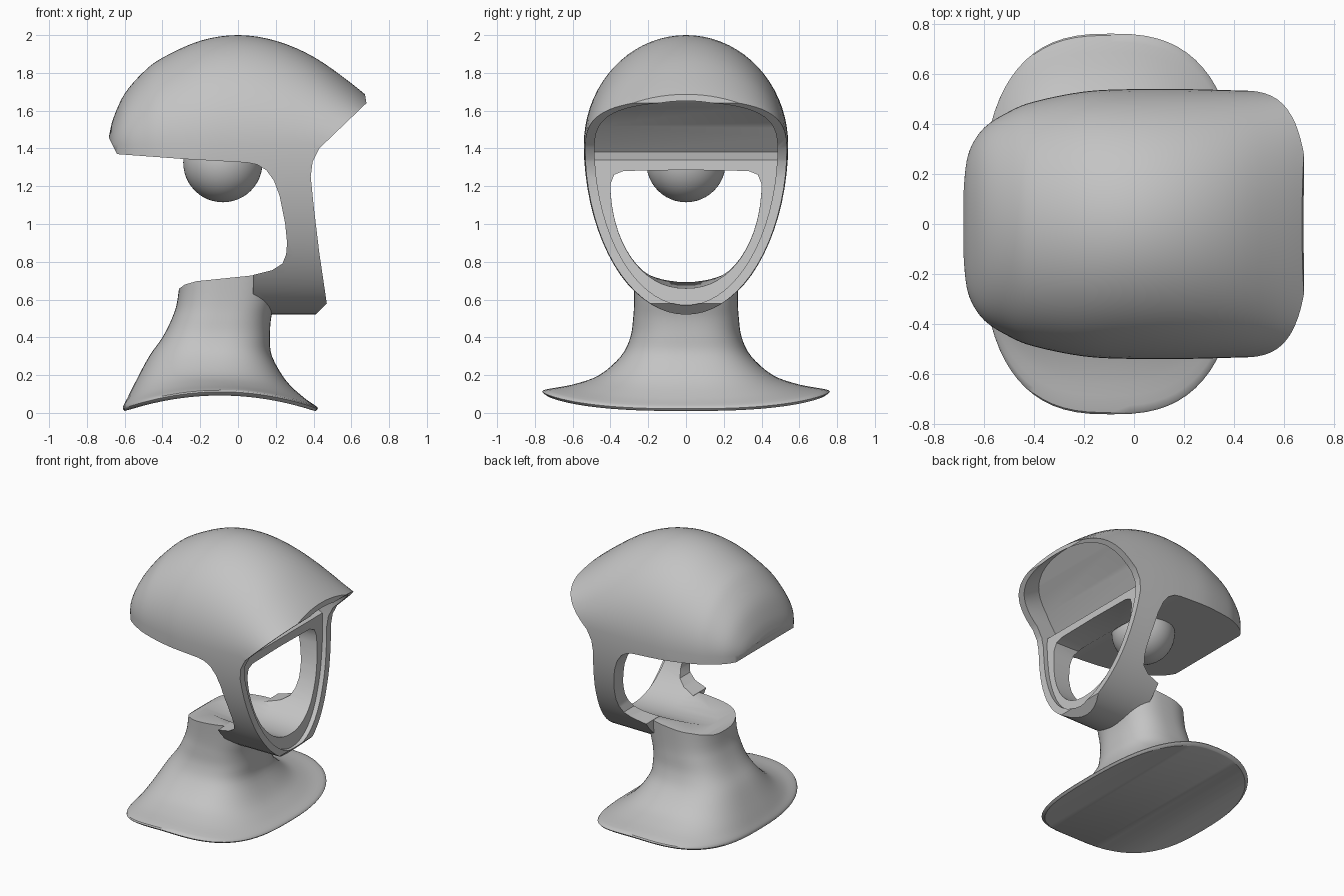
import bpy, bmesh, math
from mathutils import Vector

cube = bpy.data.objects.get("Cube")
if cube:
    bpy.data.objects.remove(cube, do_unlink=True)

grey = bpy.data.materials.new("plain grey")
grey.use_nodes = True
grey.diffuse_color = (0.55, 0.55, 0.55, 1)
grey.node_tree.nodes["Principled BSDF"].inputs["Base Color"].default_value = (0.55, 0.55, 0.55, 1)


def catmull(a, b, c, d, t):
    return 0.5 * (2 * b + (c - a) * t + (2 * a - 5 * b + 4 * c - d) * t * t
                  + (3 * b - a - 3 * c + d) * t ** 3)


def loft(name, rings, steps=1):
    """Closed skin through rings of equal length, smoothed between them."""
    rows, last = [], len(rings) - 1
    for i in range(last):
        quad = [rings[max(i - 1, 0)], rings[i], rings[i + 1], rings[min(i + 2, last)]]
        for s in range(steps):
            rows.append([catmull(*pts, s / steps) for pts in zip(*quad)])
    rows.append(rings[-1])
    bm = bmesh.new()
    verts = [[bm.verts.new(p) for p in row] for row in rows]
    n = len(rings[0])
    for lo, hi in zip(verts, verts[1:]):
        for j in range(n):
            k = (j + 1) % n
            bm.faces.new((lo[j], lo[k], hi[k], hi[j]))
    bm.faces.new(verts[0])
    bm.faces.new(verts[-1])
    bmesh.ops.recalc_face_normals(bm, faces=bm.faces)
    mesh = bpy.data.meshes.new(name)
    bm.to_mesh(mesh)
    bm.free()
    mesh.materials.append(grey)
    obj = bpy.data.objects.new(name, mesh)
    bpy.context.collection.objects.link(obj)
    return obj


def prism(name, profile):
    """Side outline in x and z, extruded across y."""
    return loft(name, [[Vector((x, y, z)) for x, z in profile] for y in (-1, 1)])


def combine(obj, tool, operation):
    """Apply a boolean and discard the tool."""
    tool.hide_render = True
    mod = obj.modifiers.new("cut", "BOOLEAN")
    mod.operation, mod.solver, mod.object = operation, "EXACT", tool
    bpy.context.view_layer.objects.active = obj
    bpy.ops.object.modifier_apply(modifier=mod.name)
    bpy.data.objects.remove(tool, do_unlink=True)


# Egg-shaped head: x, half width and height above the widest line
SECTIONS = [(-.682, .17, .05), (-.66, .29, .14), (-.6, .385, .27), (-.5, .45, .385),
            (-.4, .49, .46), (-.2, .53, .55), (0, .54, .58), (.2, .54, .55),
            (.4, .535, .465), (.6, .53, .325), (.75, .525, .2)]


def egg(name, inset=0.0):
    rings = []
    for x, w, h in SECTIONS:
        ring = []
        for i in range(72):
            a = math.tau * i / 72
            up = h - inset * .6 if math.sin(a) > 0 else .9 - inset
            ring.append(Vector((x, (w - inset) * math.cos(a), 1.42 + up * math.sin(a))))
        rings.append(ring)
    return loft(name, rings, 4)


# Hood and face frame, trimmed to the side outline
body = egg("lamp_body")
combine(body, prism("side_outline", [
    (-.8, 2.1), (-.72, 1.53), (-.64, 1.37), (-.3, 1.345), (.05, 1.325), (.10, 1.315),
    (.15, 1.285), (.19, 1.23), (.22, 1.15), (.25, 1.0), (.26, .9), (.255, .84), (.235, .79),
    (.18, .755), (.08, .73), (.08, .6), (.18, .45), (.40, .51), (.47, .58),
    (.43, .85), (.40, 1.1), (.385, 1.25), (.395, 1.33), (.43, 1.4), (.68, 1.64),
    (.67, 1.7), (.7, 2.1)]), "INTERSECT")

# Flared stand: height, x limits, half width, downward bend toward the x ends
LEVELS = [(.09, -.6, .41, .735, .08), (.12, -.61, .42, .755, .09), (.15, -.585, .35, .60, .07),
          (.2, -.54, .255, .46, .03), (.3, -.47, .18, .345, 0), (.4, -.4, .17, .295, 0),
          (.5, -.35, .175, .28, 0), (.6, -.32, .2, .275, 0), (.8, -.3, .24, .28, 0)]


def power(v, e):
    return math.copysign(abs(v) ** e, v)


rings = []
for z, x0, x1, w, bend in LEVELS:
    ring = []
    for i in range(72):
        a = math.tau * i / 72
        u, v = power(math.cos(a), .75), power(math.sin(a), .75)
        ring.append(Vector(((x0 + x1) / 2 + (x1 - x0) / 2 * u, w * v, z - bend * u * u)))
    rings.append(ring)
# Underside gets its own curved grid of strips along x
stand = loft("stand", rings, 4)
combine(stand, prism("underside_arch", [
    (x / 20, .092 - .085 * ((x / 20 + .095) / .51) ** 2) for x in range(-14, 11)]
    + [(.5, -.5), (-.7, -.5)]), "DIFFERENCE")
combine(stand, prism("neck_top", [
    (-.6, .5), (-.33, .645), (-.28, .68), (-.22, .697), (.1, .73), (.3, .76),
    (.3, 1), (-.6, 1)]), "DIFFERENCE")
combine(body, stand, "UNION")

# Shallow recess behind the rim, deeper inside the hood
recess = egg("recess", .05)
combine(recess, prism("recess_outline", [
    (.44, .4), (.44, .56), (.395, .85), (.365, 1.1), (.345, 1.34), (.25, 1.38),
    (.36, 1.52), (.5, 1.64), (.62, 1.75), (1, 1.8), (1, .4)]), "INTERSECT")
combine(body, recess, "DIFFERENCE")

# U-shaped window through the frame, with its floor rising toward the neck tip
half = [(0, 1.275), (.33, 1.27), (.38, 1.25), (.4, 1.2)]
for i in range(1, 17):
    a = math.pi / 2 * i / 16
    half.append((.4 * power(math.cos(a), .92), 1.2 - .55 * math.sin(a)))
outline = half + [(-y, z) for y, z in reversed(half[1:-1])]
window = loft("window", [[Vector((x, y, z + lift)) for y, z in outline]
                         for x, lift in ((-.28, .045), (.15, .015), (.9, 0))])
combine(body, window, "DIFFERENCE")

# Round bulb under the hood
bpy.ops.mesh.primitive_uv_sphere_add(segments=48, ring_count=24, radius=.21,
                                     location=(-.08, 0, 1.325))
bulb = bpy.context.object
bulb.name = "bulb"
bulb.data.materials.append(grey)

for obj in (body, bulb):
    bpy.ops.object.select_all(action="DESELECT")
    obj.select_set(True)
    bpy.context.view_layer.objects.active = obj
    bpy.ops.object.shade_smooth_by_angle(angle=math.radians(35))
